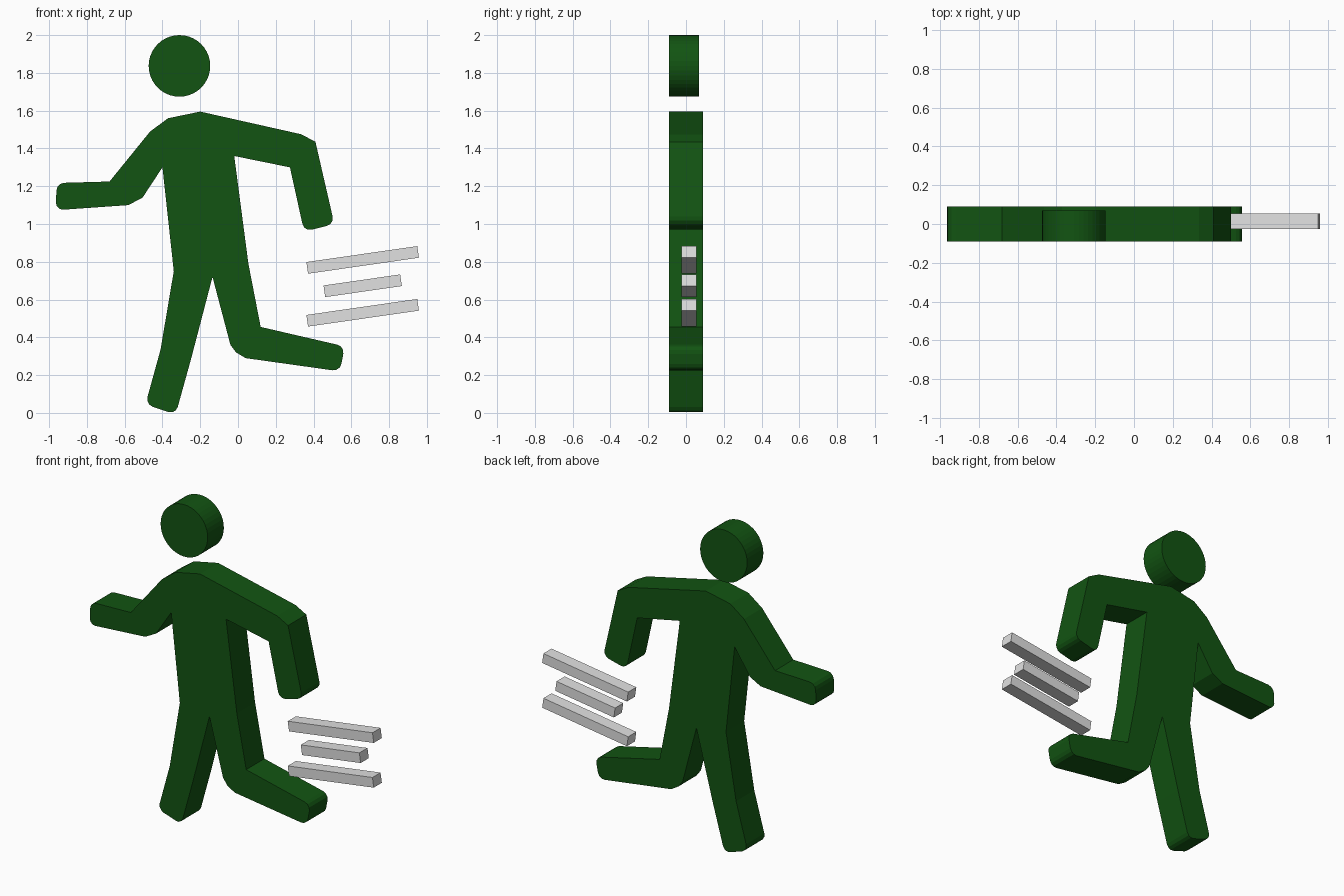
import bpy
import bmesh
from math import radians
from mathutils import Matrix, Vector

default_cube = bpy.data.objects.get("Cube")
if default_cube:
    bpy.data.objects.remove(default_cube, do_unlink=True)


def make_material(name, colour):
    material = bpy.data.materials.new(name)
    material.use_nodes = True
    material.diffuse_color = colour
    material.node_tree.nodes["Principled BSDF"].inputs["Base Color"].default_value = colour
    return material


def make_object(name, bm, material):
    bmesh.ops.recalc_face_normals(bm, faces=bm.faces[:])
    mesh = bpy.data.meshes.new(name)
    bm.to_mesh(mesh)
    bm.free()
    mesh.materials.append(material)
    obj = bpy.data.objects.new(name, mesh)
    bpy.context.collection.objects.link(obj)
    return obj


green = make_material("dark green", (0.006, 0.088, 0.006, 1))
grey = make_material("light grey", (0.75, 0.75, 0.75, 1))

# Body outline (x, z), limb by limb; the tips are the corners to be rounded
shoulders = [(-.37, 1.56), (-.2, 1.595), (.335, 1.475), (.41, 1.435)]
left_hand_tip = [(.51, 1.0), (.35, .96)]
left_side = [(.275, 1.3), (-.02, 1.36), (.055, .79), (.12, .455)]
left_foot_tip = [(.565, .352), (.54, .22)]
inner_legs = [(.04, .29), (-.01, .32), (-.04, .36), (-.135, .72), (-.25, .28)]
right_foot_tip = [(-.33, -.008), (-.49, .045)]
right_side = [(-.41, .335), (-.34, .75), (-.4, 1.3), (-.505, 1.14), (-.58, 1.1)]
right_hand_tip = [(-.965, 1.073), (-.96, 1.217)]
right_arm = [(-.68, 1.225), (-.465, 1.49)]

outline = (shoulders + left_hand_tip + left_side + left_foot_tip + inner_legs
           + right_foot_tip + right_side + right_hand_tip + right_arm)
tips = left_hand_tip + left_foot_tip + right_foot_tip + right_hand_tip

# Running body: extruded outline with rounded hands and feet
half_depth = 0.09
bm = bmesh.new()
front = [bm.verts.new((x, -half_depth, z)) for x, z in outline]
tip_verts = {front[outline.index(tip)] for tip in tips}
face = bm.faces.new(front)
extruded = bmesh.ops.extrude_face_region(bm, geom=[face], use_keep_orig=True)["geom"]
back = [v for v in extruded if isinstance(v, bmesh.types.BMVert)]
bmesh.ops.translate(bm, verts=back, vec=(0, 2 * half_depth, 0))
tip_edges = [e for e in bm.edges
             if abs(e.verts[0].co.y - e.verts[1].co.y) > half_depth
             and tip_verts.intersection(e.verts)]
bmesh.ops.bevel(bm, geom=tip_edges, offset=0.04, segments=3, profile=0.5, affect='EDGES')
make_object("body", bm, green)

# Head: a thick disc facing the front
bm = bmesh.new()
bmesh.ops.create_cone(bm, cap_ends=True, segments=40, radius1=0.163, radius2=0.163,
                      depth=0.16, matrix=Matrix.Rotation(radians(90), 4, 'X'))
head = make_object("head", bm, green)
head.location = (-0.31, -0.01, 1.837)

# Three slanted speed bars trailing behind
for name, height, length in [("top", 0.81, 0.593), ("middle", 0.673, 0.41), ("bottom", 0.53, 0.593)]:
    bm = bmesh.new()
    bmesh.ops.create_cube(bm, size=1)
    bmesh.ops.scale(bm, verts=bm.verts[:], vec=Vector((length, 0.08, 0.062)))
    bar = make_object(name + "_speed_bar", bm, grey)
    bar.rotation_euler.y = radians(-8.2)
    bar.location = (0.66, 0.015, height)
